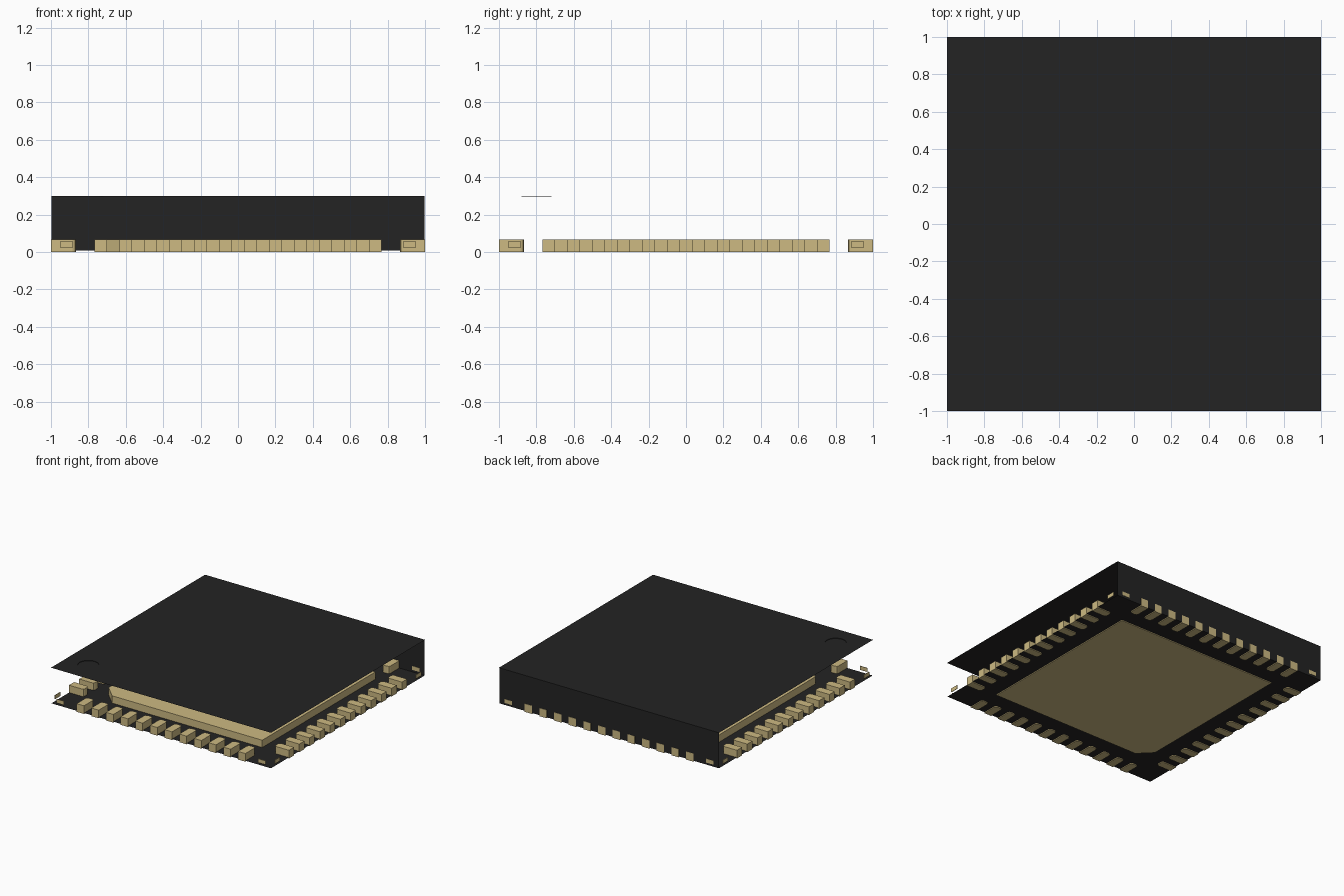
import bpy, bmesh, math
from mathutils import Matrix

cube = bpy.data.objects.get("Cube")
if cube:
    bpy.data.objects.remove(cube, do_unlink=True)


def material(name, rgb):
    m = bpy.data.materials.new(name)
    m.use_nodes = True
    m.diffuse_color = (*rgb, 1)
    bsdf = m.node_tree.nodes["Principled BSDF"]
    bsdf.inputs["Base Color"].default_value = (*rgb, 1)
    bsdf.inputs["Roughness"].default_value = 0.6
    return m


BLACK = material("black_resin", (0.0176, 0.0173, 0.0173))
GOLD = material("gold_metal", (0.61, 0.49, 0.225))


def finish(name, bm, mat):
    mesh = bpy.data.meshes.new(name)
    bm.to_mesh(mesh)
    bm.free()
    mesh.materials.append(mat)
    ob = bpy.data.objects.new(name, mesh)
    bpy.context.collection.objects.link(ob)
    return ob


def prism(bm, outline, z0, z1, turn=0.0):
    """Extrude a flat outline upwards, turned about the z axis."""
    face = bm.faces.new([bm.verts.new((x, y, z0)) for x, y in outline])
    ext = bmesh.ops.extrude_face_region(bm, geom=[face])["geom"]
    top = [v for v in ext if isinstance(v, bmesh.types.BMVert)]
    bmesh.ops.translate(bm, verts=top, vec=(0, 0, z1 - z0))
    verts = list(set(top) | set(face.verts))
    bmesh.ops.rotate(bm, verts=verts, cent=(0, 0, 0),
                     matrix=Matrix.Rotation(turn, 3, 'Z'))
    bmesh.ops.recalc_face_normals(bm, faces=list({f for v in verts for f in v.link_faces}))


def rect(x0, x1, y0, y1):
    return [(x0, y0), (x1, y0), (x1, y1), (x0, y1)]


def sheet(name, corners):
    bm = bmesh.new()
    bm.faces.new([bm.verts.new(c) for c in corners])
    return finish(name, bm, BLACK)


TOP, BASE, METAL = 0.30, 0.007, 0.067
PITCH, COUNT = 2 / 15, 12
QUARTERS = [i * math.pi / 2 for i in range(4)]
S = 0.998

# Body shell: underside and back wall, open on the other sides
sheet("body_underside", [(-S, -S, BASE), (-S, S, BASE), (S, S, BASE), (S, -S, BASE)])
sheet("body_back_wall", [(S, S, BASE), (-S, S, BASE), (-S, S, TOP), (S, S, TOP)])

# Top sheet with a shallow round orientation mark
bm = bmesh.new()
outer = [bm.verts.new((x, y, TOP)) for x, y in rect(-1, 1, -1, 1)]
ring = [bm.verts.new((-0.8 + 0.08 * math.cos(a), -0.8 + 0.08 * math.sin(a), TOP))
        for a in (2 * math.pi * i / 32 for i in range(32))]
edges = [bm.edges.new((loop[i - 1], loop[i])) for loop in (outer, ring)
         for i in range(len(loop))]
bmesh.ops.triangle_fill(bm, edges=edges, use_beauty=True, normal=(0, 0, 1))
floor = [bm.verts.new((v.co.x, v.co.y, TOP - 0.004)) for v in ring]
for i in range(32):
    bm.faces.new((ring[i - 1], ring[i], floor[i], floor[i - 1]))
bm.faces.new(floor)
bmesh.ops.recalc_face_normals(bm, faces=bm.faces)
if max(bm.faces, key=lambda f: f.calc_area()).normal.z < 0:
    bmesh.ops.reverse_faces(bm, faces=bm.faces)
finish("body_top", bm, BLACK)

# Thermal pad with one chamfered corner
bm = bmesh.new()
h, c = 0.735, 0.105
prism(bm, [(-h + c, -h), (h, -h), (h, h), (-h, h), (-h, -h + c)], 0, METAL)
finish("thermal_pad", bm, GOLD)

# Contact pins on all four sides, inner ends rounded at the corners
bm = bmesh.new()
w, r = PITCH / 4, 0.018
for turn in QUARTERS:
    for i in range(COUNT):
        x = (i - (COUNT - 1) / 2) * PITCH
        y = -1 + PITCH
        prism(bm, [(x - w, -1), (x + w, -1), (x + w, y - r), (x + w - 0.3 * r, y - 0.3 * r),
                   (x + w - r, y), (x - w + r, y), (x - w + 0.3 * r, y - 0.3 * r),
                   (x - w, y - r)], 0, METAL, turn)
finish("contact_pins", bm, GOLD)

# Tie bar ends: thin plates beside each corner
bm = bmesh.new()
for turn in QUARTERS:
    for side in (-1, 1):
        prism(bm, rect(side * 0.917 - 0.034, side * 0.917 + 0.034, -1, -0.996),
              0.024, 0.056, turn)
finish("tie_bar_ends", bm, GOLD)
